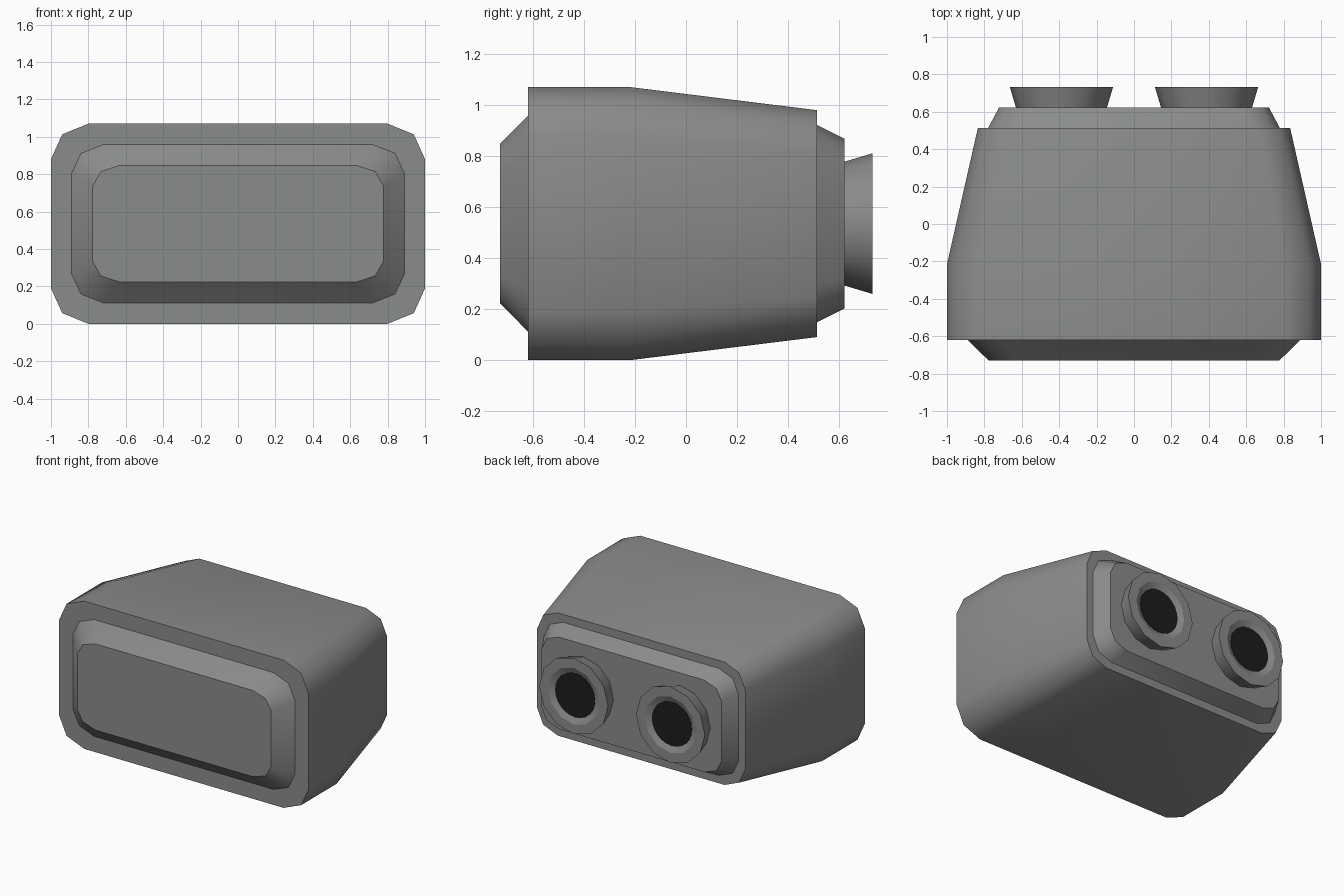
import bpy, bmesh, math

if "Cube" in bpy.data.objects:
    bpy.data.objects.remove(bpy.data.objects["Cube"])

ZC = 0.535  # height of the optical axis


def material(name, rgb):
    m = bpy.data.materials.new(name)
    m.diffuse_color = (*rgb, 1)
    m.use_nodes = True
    m.node_tree.nodes["Principled BSDF"].inputs["Base Color"].default_value = m.diffuse_color
    return m


GREY = material("warm grey plastic", (0.255, 0.262, 0.255))
BLACK = material("black lens", (0.012, 0.012, 0.012))


def rounded(w, h, cx, cz):
    """Rectangle of half sizes w, h with two-segment corners."""
    q = [(w, h - cz), (w - cx * 0.3, h - cz * 0.3), (w - cx, h)]
    return (q + [(-x, z) for x, z in reversed(q)]
            + [(-x, -z) for x, z in q] + [(x, -z) for x, z in reversed(q)])


def circle(r, n, cx):
    return [(cx + r * math.cos(2 * math.pi * i / n),
             r * math.sin(2 * math.pi * i / n)) for i in range(n)]


def loft(name, sections, mat, flat_bands=()):
    """Skin a list of (y, outline) sections; smooth sides, flat caps."""
    bm = bmesh.new()
    rings = [[bm.verts.new((x, y, ZC + z)) for x, z in o] for y, o in sections]
    n = len(rings[0])
    for b, (r0, r1) in enumerate(zip(rings, rings[1:])):
        for i in range(n):
            j = (i + 1) % n
            f = bm.faces.new((r0[i], r0[j], r1[j], r1[i]))
            f.smooth = b not in flat_bands
    bm.faces.new(rings[0])
    bm.faces.new(rings[-1])
    bmesh.ops.recalc_face_normals(bm, faces=bm.faces)
    me = bpy.data.meshes.new(name)
    bm.to_mesh(me)
    bm.free()
    me.materials.append(mat)
    ob = bpy.data.objects.new(name, me)
    bpy.context.collection.objects.link(ob)
    return ob


# Main housing, tapering towards the back
loft("housing", [
    (-0.62, rounded(1.0, 0.535, 0.2, 0.19)),
    (-0.215, rounded(1.0, 0.535, 0.2, 0.19)),
    (0.513, rounded(0.835, 0.445, 0.167, 0.16))], GREY)

# Raised front panel
loft("front_panel", [
    (-0.62, rounded(0.89, 0.423, 0.17, 0.155)),
    (-0.73, rounded(0.777, 0.312, 0.145, 0.11))], GREY)

# Raised back panel carrying the eyepieces
loft("back_panel", [
    (0.513, rounded(0.78, 0.387, 0.155, 0.145)),
    (0.622, rounded(0.722, 0.333, 0.14, 0.12))], GREY)

# Flared eyepieces with a dark lens in each
for side, x in (("left", -0.388), ("right", 0.388)):
    loft(side + "_eyepiece", [
        (0.622, circle(0.243, 12, x)),
        (0.732, circle(0.276, 12, x)),
        (0.732, circle(0.205, 12, x)),
        (0.714, circle(0.165, 12, x))], GREY, flat_bands=(1,))
    loft(side + "_lens", [
        (0.710, circle(0.160, 24, x)),
        (0.717, circle(0.160, 24, x))], BLACK)
